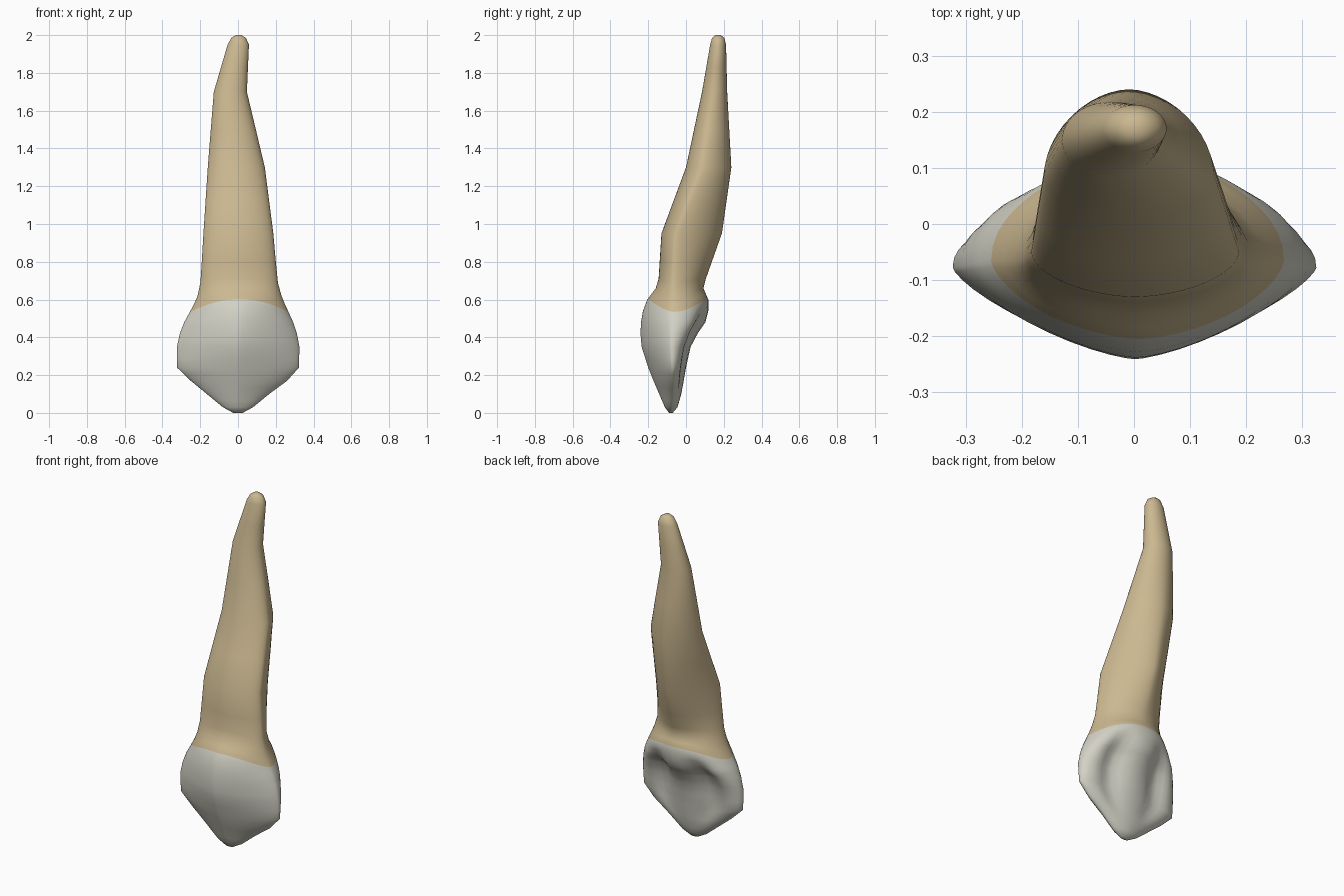
import bpy, bmesh, math

SEG = 48

# Tooth profile: z, left x, right x, front y, back y, y of widest point, front and back roundness
PROFILE = [
    (0.00, -0.025, 0.025, -0.090, -0.070, -0.080, 2.0, 2.0),
    (0.03, -0.080, 0.080, -0.112, -0.045, -0.078, 1.6, 1.8),
    (0.10, -0.165, 0.165, -0.142, -0.025, -0.074, 1.4, 1.8),
    (0.17, -0.250, 0.260, -0.172, -0.012, -0.072, 1.35, 1.9),
    (0.24, -0.323, 0.323, -0.200, 0.000, -0.074, 1.3, 2.1),
    (0.35, -0.323, 0.325, -0.235, 0.025, -0.078, 1.35, 2.3),
    (0.42, -0.308, 0.312, -0.241, 0.062, -0.075, 1.4, 2.3),
    (0.48, -0.285, 0.292, -0.238, 0.103, -0.070, 1.5, 2.2),
    (0.54, -0.252, 0.265, -0.228, 0.118, -0.065, 1.6, 2.1),
    (0.60, -0.220, 0.237, -0.205, 0.118, -0.065, 1.7, 2.0),
    (0.66, -0.202, 0.216, -0.160, 0.092, -0.065, 1.8, 1.8),
    (0.71, -0.197, 0.208, -0.145, 0.105, -0.065, 1.8, 1.7),
    (0.95, -0.183, 0.187, -0.130, 0.190, -0.050, 1.8, 1.6),
    (1.30, -0.160, 0.142, 0.000, 0.240, 0.090, 1.9, 1.8),
    (1.70, -0.128, 0.047, 0.085, 0.218, 0.150, 2.0, 2.0),
    (1.95, -0.055, 0.058, 0.128, 0.212, 0.170, 2.0, 2.0),
    (1.985, -0.035, 0.042, 0.138, 0.203, 0.170, 2.0, 2.0),
    (2.00, -0.012, 0.018, 0.155, 0.185, 0.170, 2.0, 2.0),
]
RINGS = [0, 0.03, 0.065, 0.10, 0.135, 0.17, 0.205, 0.24, 0.29, 0.35, 0.385, 0.42, 0.45,
         0.48, 0.51, 0.54, 0.57, 0.60, 0.63, 0.66, 0.71, 0.80, 0.95, 1.12, 1.30, 1.50,
         1.70, 1.83, 1.95, 1.985, 2.0]
NECK = RINGS.index(0.60)   # ring where enamel meets root


def lerp_table(table, z):
    for a, b in zip(table, table[1:]):
        if z <= b[0]:
            f = max(0.0, (z - a[0]) / (b[0] - a[0]))
            return [p + (q - p) * f for p, q in zip(a[1:], b[1:])]
    return list(table[-1][1:])


# Depth of the two hollows on the back of the crown
HOLLOW = [(0, 0), (0.10, 0.0), (0.24, 0.028), (0.36, 0.045), (0.44, 0.055), (0.50, 0.03), (0.56, 0), (2, 0)]


def point(z0, t):
    c, s = math.cos(t), math.sin(t)
    # the neck line dips toward the crown on both sides
    z = z0 - 0.065 * abs(c) ** 3 * max(0.0, 1 - abs(z0 - 0.60) / 0.16)
    xl, xr, yf, yb, yw, pf, pb = lerp_table(PROFILE, z)
    p = pf if s < 0 else pb
    xm, w = (xl + xr) / 2, (xr - xl) / 2
    u = abs(c) ** (2 / p)
    v = abs(s) ** (2 / p)
    x = xm + math.copysign(w * u, c)
    y = yw + (yf - yw if s < 0 else yb - yw) * v
    if s > 0:
        y -= lerp_table(HOLLOW, z)[0] * math.exp(-((u - 0.47) / 0.21) ** 2)
    return x, y, z


def material(name, rgb):
    m = bpy.data.materials.new(name)
    m.diffuse_color = (*rgb, 1)
    return m


# Loft the tooth: enamel crown below the neck ring, root above
bm = bmesh.new()
loops = [[bm.verts.new(point(z, 2 * math.pi * i / SEG)) for i in range(SEG)] for z in RINGS]
for r, (lo, hi) in enumerate(zip(loops, loops[1:])):
    for i in range(SEG):
        j = (i + 1) % SEG
        f = bm.faces.new((lo[i], lo[j], hi[j], hi[i]))
        f.material_index = 0 if r < NECK else 1
bm.faces.new(loops[0][::-1]).material_index = 0
bm.faces.new(loops[-1]).material_index = 1
for f in bm.faces:
    f.smooth = True

mesh = bpy.data.meshes.new("tooth")
bm.to_mesh(mesh)
bm.free()
mesh.materials.append(material("enamel", (0.65, 0.64, 0.56)))
mesh.materials.append(material("root_dentine", (0.60, 0.48, 0.28)))
tooth = bpy.data.objects.new("tooth", mesh)
bpy.context.collection.objects.link(tooth)
